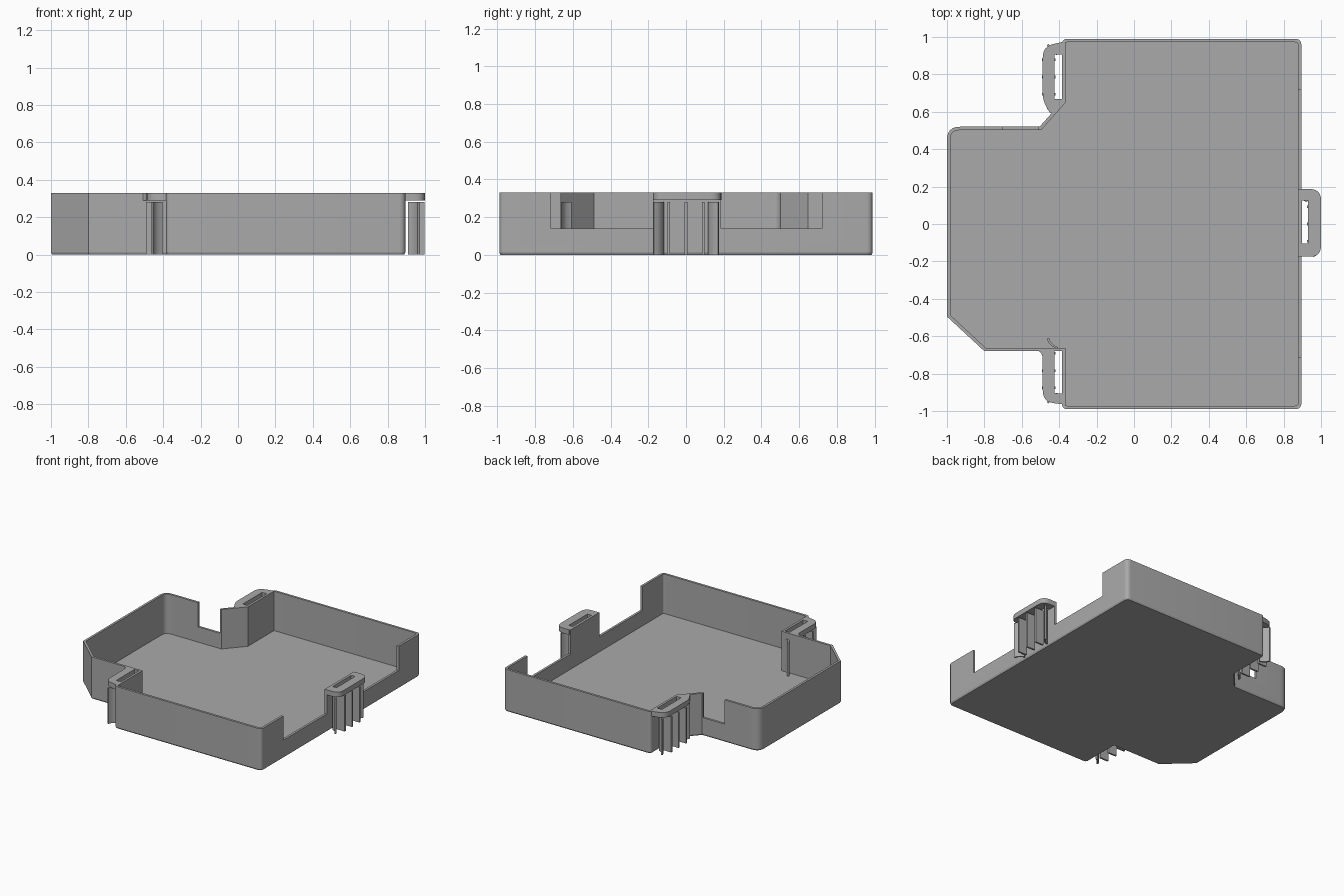
import bpy, bmesh, math
from mathutils import Vector

HEIGHT, FLOOR, WALL, SILL = 0.33, 0.02, 0.018, 0.14

cube = bpy.data.objects.get("Cube")
if cube:
    bpy.data.objects.remove(cube, do_unlink=True)

grey = bpy.data.materials.new("plain grey")
grey.use_nodes = True
grey.diffuse_color = (0.4, 0.4, 0.4, 1)
grey.node_tree.nodes["Principled BSDF"].inputs["Base Color"].default_value = (0.4, 0.4, 0.4, 1)


def rounded(corners, steps=6):
    """Fillet each (x, y, radius) corner; radius is the tangent length."""
    out = []
    for i, (x, y, r) in enumerate(corners):
        p = Vector((x, y))
        if not r:
            out.append(p)
            continue
        a = p + (Vector(corners[i - 1][:2]) - p).normalized() * r
        b = p + (Vector(corners[(i + 1) % len(corners)][:2]) - p).normalized() * r
        for k in range(steps + 1):
            t = k / steps
            out.append(a * (1 - t) ** 2 + p * 2 * t * (1 - t) + b * t * t)
    return out


def inset(points, d):
    """Move a counter-clockwise outline inwards by d."""
    out = []
    for i, p in enumerate(points):
        u = (p - points[i - 1]).normalized()
        v = (points[(i + 1) % len(points)] - p).normalized()
        n1, n2 = Vector((-u.y, u.x)), Vector((-v.y, v.x))
        out.append(p + (n1 + n2) * d / (1 + n1.dot(n2)))
    return out


def prism(name, layers):
    """Loft matching outlines given as (points, z) layers into a solid."""
    bm = bmesh.new()
    rings = [[bm.verts.new((p[0], p[1], z)) for p in pts] for pts, z in layers]
    for low, high in zip(rings, rings[1:]):
        for i in range(len(low)):
            bm.faces.new((low[i - 1], low[i], high[i], high[i - 1]))
    bm.faces.new(rings[0][::-1])
    bm.faces.new(rings[-1])
    bmesh.ops.recalc_face_normals(bm, faces=bm.faces)
    mesh = bpy.data.meshes.new(name)
    bm.to_mesh(mesh)
    bm.free()
    mesh.materials.append(grey)
    ob = bpy.data.objects.new(name, mesh)
    bpy.context.collection.objects.link(ob)
    return ob


def box(name, x0, x1, y0, y1, z0, z1):
    pts = [(x0, y0), (x1, y0), (x1, y1), (x0, y1)]
    return prism(name, [(pts, z0), (pts, z1)])


def cut(ob, cutter):
    mod = ob.modifiers.new("cut", "BOOLEAN")
    mod.operation, mod.solver, mod.object = "DIFFERENCE", "EXACT", cutter
    bpy.context.view_layer.objects.active = ob
    bpy.ops.object.modifier_apply(modifier=mod.name)
    bpy.data.objects.remove(cutter, do_unlink=True)


def smooth(ob):
    bpy.ops.object.select_all(action="DESELECT")
    ob.select_set(True)
    bpy.context.view_layer.objects.active = ob
    bpy.ops.object.shade_smooth_by_angle(angle=math.radians(25))


# Tray: stepped outline, hollowed above the floor
outline = rounded([
    (-0.385, -0.99, 0.03), (0.895, -0.99, 0.035), (0.895, 0.99, 0.035),
    (-0.385, 0.99, 0.03), (-0.385, 0.655, 0), (-0.505, 0.52, 0),
    (-1, 0.52, 0.07), (-1, -0.495, 0), (-0.8, -0.68, 0), (-0.385, -0.68, 0)])
tray = prism("tray", [(inset(outline, 0.006), 0), (outline, 0.012), (outline, HEIGHT)])
hollow = inset(outline, WALL)
cut(tray, prism("hollow", [(hollow, FLOOR), (hollow, HEIGHT + 0.1)]))

# Wall openings: two beside the side clip, one in the rear step
for x0, x1, y0, y1 in ((0.8, 1, -0.715, -0.175), (0.8, 1, 0.185, 0.72),
                       (-0.7, -0.51, 0.45, 0.6)):
    cut(tray, box("opening", x0, x1, y0, y1, SILL, HEIGHT + 0.1))
smooth(tray)


def clip(name, corners, slot):
    """Flat loop plate at the rim with a strap slot."""
    pts = rounded(corners)
    plate = prism(name, [(pts, 0.29), (pts, HEIGHT)])
    cut(plate, box("slot", *slot, 0.2, 0.4))
    smooth(plate)


clip("side_clip", [(0.885, -0.175, 0), (1, -0.175, 0.06), (1, 0.187, 0.06), (0.885, 0.187, 0)],
     (0.897, 0.931, -0.105, 0.125))
clip("rear_clip", [(-0.375, 0.975, 0), (-0.488, 0.95, 0.06), (-0.488, 0.66, 0.04),
                   (-0.445, 0.585, 0.02), (-0.375, 0.66, 0)],
     (-0.425, -0.385, 0.667, 0.907))
clip("front_clip", [(-0.375, -0.965, 0), (-0.375, -0.67, 0), (-0.54, -0.67, 0),
                    (-0.488, -0.678, 0.045), (-0.488, -0.95, 0.06)],
     (-0.425, -0.385, -0.905, -0.68))


def ribs(name, x, y, side):
    """Upright fins under a clip: three straight, one curved at each end."""
    top = 0.28
    for k in (-1, 0, 1):
        a, b = sorted((x - side * 0.035, x + side * 0.037))
        yy = y + k * 0.092
        box(name + "_rib", a, b, yy - 0.007, yy + 0.007, 0, top)
    for end in (-1, 1):
        arc = [(-0.04, 0.118), (-0.015, 0.13), (0.002, 0.147), (0.012, 0.17)]
        path = arc + [(u - 0.011, v + 0.006) for u, v in reversed(arc)]
        pts = [(x + side * u, y + end * v) for u, v in path]
        smooth(prism(name + "_end_rib", [(pts, 0), (pts, top)]))


ribs("side", 0.96, 0, 1)
ribs("rear", -0.454, 0.786, -1)
ribs("front", -0.454, -0.784, -1)
